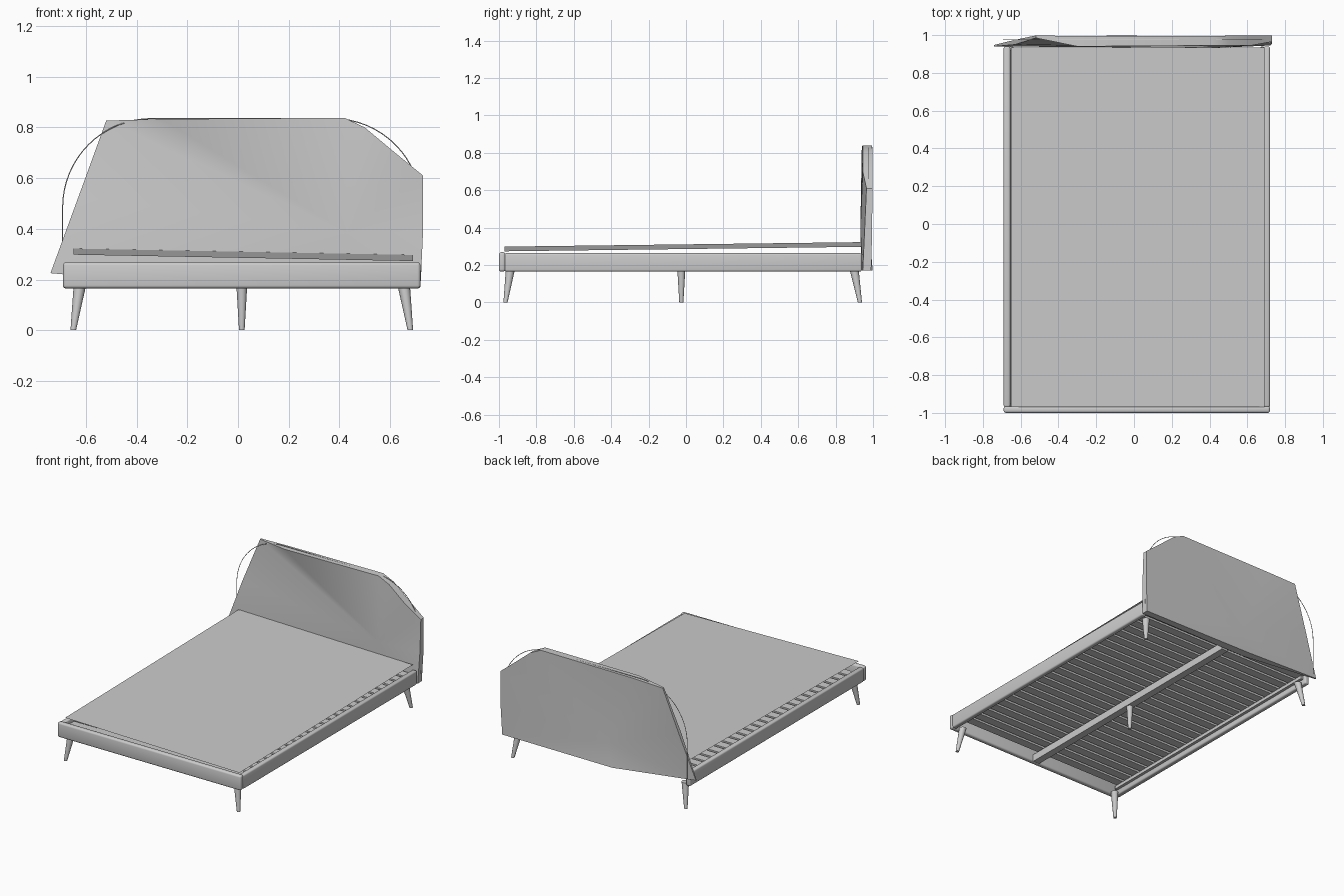
import bpy, bmesh, math
from mathutils import Vector

if "Cube" in bpy.data.objects:
    bpy.data.objects.remove(bpy.data.objects["Cube"])

CX = 0.015  # frame centre line


def finish(name, bm, smooth=True):
    bmesh.ops.recalc_face_normals(bm, faces=bm.faces)
    me = bpy.data.meshes.new(name)
    bm.to_mesh(me)
    bm.free()
    ob = bpy.data.objects.new(name, me)
    bpy.context.collection.objects.link(ob)
    if smooth:
        bpy.context.view_layer.objects.active = ob
        ob.select_set(True)
        bpy.ops.object.shade_smooth_by_angle(angle=math.radians(35))
        ob.select_set(False)
    return ob


def add_box(bm, lo, hi):
    lo, hi = Vector(lo), Vector(hi)
    vs = bmesh.ops.create_cube(bm, size=1)['verts']
    for v in vs:
        v.co = Vector(((lo[i] + hi[i]) / 2 + v.co[i] * (hi[i] - lo[i]) for i in range(3)))


def box(name, lo, hi, bevel=0.0):
    bm = bmesh.new()
    add_box(bm, lo, hi)
    if bevel:
        bmesh.ops.bevel(bm, geom=bm.edges[:], offset=bevel, segments=3,
                        profile=0.5, affect='EDGES')
    return finish(name, bm)


def leg(name, top, foot, r_top, r_foot, n=16):
    bm = bmesh.new()
    rings = []
    for c, r in ((foot, r_foot), (top, r_top)):
        rings.append([bm.verts.new((c[0] + r * math.cos(2 * math.pi * i / n),
                                    c[1] + r * math.sin(2 * math.pi * i / n), c[2]))
                      for i in range(n)])
    for i in range(n):
        j = (i + 1) % n
        bm.faces.new((rings[0][i], rings[0][j], rings[1][j], rings[1][i]))
    bm.faces.new(rings[0])
    bm.faces.new(rings[1])
    return finish(name, bm)


# Padded frame rails
box("front_rail", (-0.69, -1.0, 0.165), (0.72, -0.965, 0.268), 0.012)
box("left_rail", (-0.69, -0.97, 0.165), (-0.655, 0.94, 0.263), 0.01)
box("right_rail", (0.685, -0.97, 0.165), (0.72, 0.94, 0.263), 0.01)

# Slat ledges inside the side rails
box("left_ledge", (-0.66, -0.95, 0.2), (-0.635, 0.92, 0.222))
box("right_ledge", (0.665, -0.95, 0.2), (0.69, 0.92, 0.222))

# Centre beam
box("centre_beam", (CX - 0.025, -0.965, 0.165), (CX + 0.025, 0.93, 0.215))

# Slats across the frame
bm = bmesh.new()
count = 24
for i in range(count):
    y = -0.9 + i * 1.8 / (count - 1)
    add_box(bm, (-0.65, y - 0.03, 0.222), (0.68, y + 0.03, 0.236))
finish("slats", bm, False)

# Thin, slightly tilted base sheet
bm = bmesh.new()
bm.faces.new([bm.verts.new(p) for p in (
    (-0.65, -0.97, 0.298), (0.69, -0.97, 0.273), (0.69, 0.935, 0.297), (-0.65, 0.935, 0.322))])
finish("base_sheet", bm, False)

# Splayed corner legs and the straight centre leg
for sx, side in ((-1, "left"), (1, "right")):
    for ty, fy, end in ((-0.94, -0.965, "front"), (0.90, 0.93, "back")):
        leg(f"{end}_{side}_leg", (CX + sx * 0.64, ty, 0.17),
            (CX + sx * 0.665, fy, 0), 0.024, 0.011)
leg("centre_leg", (CX, -0.025, 0.17), (CX, -0.025, 0), 0.021, 0.011)

# Faceted headboard: outline as x, z, front y, back y
outline = [
    (-0.74, 0.225, 0.940, 0.948), (-0.63, 0.525, 0.950, 0.975),
    (-0.52, 0.827, 0.985, 0.998), (-0.30, 0.833, 0.940, 0.995),
    (0.42, 0.838, 0.945, 0.995), (0.50, 0.800, 0.945, 0.997),
    (0.62, 0.700, 0.945, 0.997), (0.73, 0.610, 0.965, 0.997),
    (0.73, 0.385, 0.955, 0.995), (0.72, 0.170, 0.945, 0.990),
    (-0.13, 0.170, 0.940, 0.998)]
bm = bmesh.new()
front = [bm.verts.new((x, yf, z)) for x, z, yf, yb in outline]
back = [bm.verts.new((x, yb, z)) for x, z, yf, yb in outline]
hub_f = bm.verts.new((0.43, 0.932, 0.385))
hub_b = bm.verts.new((-0.08, 0.985, 0.33))
for i in range(len(outline)):
    j = (i + 1) % len(outline)
    bm.faces.new((front[i], front[j], hub_f))
    bm.faces.new((back[j], back[i], hub_b))
    bm.faces.new((front[j], front[i], back[i], back[j]))
finish("headboard_panel", bm)

# Thin arched piping around the headboard
pts = [(-0.692, 0.23)]
for k in range(17):
    a = math.pi - k * math.pi / 32
    pts.append((-0.342 + 0.35 * math.cos(a), 0.485 + 0.35 * math.sin(a)))
for k in range(17):
    a = math.pi / 2 - k * math.pi / 32
    pts.append((0.373 + 0.35 * math.cos(a), 0.485 + 0.35 * math.sin(a)))
pts.append((0.723, 0.23))
cu = bpy.data.curves.new("headboard_piping", 'CURVE')
cu.dimensions = '3D'
cu.bevel_depth = 0.002
cu.bevel_resolution = 1
sp = cu.splines.new('POLY')
sp.points.add(len(pts) - 1)
for p, (x, z) in zip(sp.points, pts):
    p.co = (x, 0.975, z, 1)
bpy.context.collection.objects.link(bpy.data.objects.new("headboard_piping", cu))
